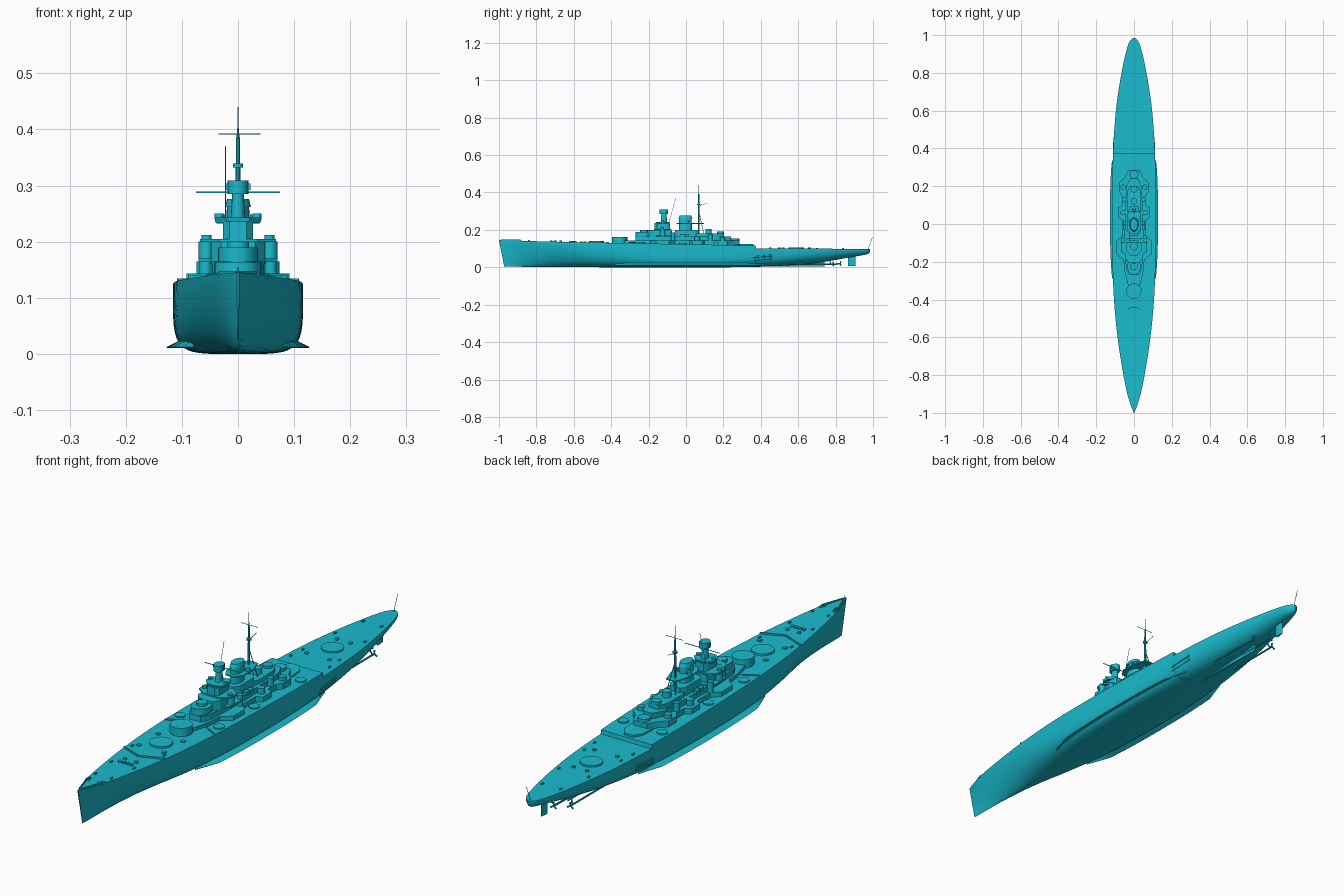
import bpy, bmesh, math
from mathutils import Vector

if "Cube" in bpy.data.objects:
    bpy.data.objects.remove(bpy.data.objects["Cube"])

mat = bpy.data.materials.new("cyan_paint")
mat.diffuse_color = (0.01, 0.5, 0.62, 1)
mat.use_nodes = True
mat.node_tree.nodes["Principled BSDF"].inputs["Base Color"].default_value = mat.diffuse_color

def finish(name, bm):
    bmesh.ops.recalc_face_normals(bm, faces=bm.faces)
    me = bpy.data.meshes.new(name)
    bm.to_mesh(me)
    bm.free()
    me.materials.append(mat)
    ob = bpy.data.objects.new(name, me)
    bpy.context.collection.objects.link(ob)
    return ob

def prism(name, half, z0, z1, mirror=True, taper=1.0):
    """Extrude an outline of (y, x) points; mirrored about x=0 by default."""
    pts = [(x, y) for y, x in half]
    if mirror:
        pts += [(-x, y) for x, y in reversed(pts) if x > 1e-5]
    cx = sum(p[0] for p in pts) / len(pts)
    cy = sum(p[1] for p in pts) / len(pts)
    bm = bmesh.new()
    lo = [bm.verts.new((x, y, z0)) for x, y in pts]
    hi = [bm.verts.new((cx + (x - cx) * taper, cy + (y - cy) * taper, z1)) for x, y in pts]
    n = len(pts)
    bm.faces.new(lo)
    bm.faces.new(hi)
    for i in range(n):
        bm.faces.new((lo[i], lo[(i + 1) % n], hi[(i + 1) % n], hi[i]))
    return finish(name, bm)

def drum(name, x, y, r, z0, z1, ry=None, seg=24, taper=1.0):
    ry = ry or r
    pts = [(y + ry * math.sin(2 * math.pi * i / seg), x + r * math.cos(2 * math.pi * i / seg)) for i in range(seg)]
    return prism(name, pts, z0, z1, False, taper)

def box(name, x, y, z, sx, sy, sz):
    return prism(name, [(y - sy/2, x - sx/2), (y - sy/2, x + sx/2), (y + sy/2, x + sx/2), (y + sy/2, x - sx/2)],
                 z - sz/2, z + sz/2, False)

def rod(name, a, b, r, r2=None, seg=8):
    a, b = Vector(a), Vector(b)
    bm = bmesh.new()
    bmesh.ops.create_cone(bm, cap_ends=True, segments=seg, radius1=r, radius2=r2 or r, depth=(b - a).length)
    q = Vector((0, 0, 1)).rotation_difference(b - a)
    for v in bm.verts:
        v.co = q @ v.co + (a + b) / 2
    return finish(name, bm)

# Hull stations: y, half beam, section fullness, keel height
ST = [(-1, .002, 1.2, .004), (-.96, .017, 1.2, .003), (-.9, .035, 1.25, .003), (-.8, .056, 1.4, .002),
      (-.6, .087, 2.0, .001), (-.4, .106, 3.2, 0), (-.2, .114, 4.6, 0), (0, .116, 5.2, 0), (.2, .115, 4.8, 0),
      (.4, .110, 3.6, .003), (.6, .096, 2.7, .014), (.75, .075, 2.3, .031), (.87, .052, 2.1, .052),
      (.94, .034, 2.0, .064), (.97, .021, 2.0, .070), (.985, .004, 2.0, .08)]

def station(y):
    k = max(i for i in range(len(ST) - 1) if ST[i][0] <= y + 1e-9)
    p = [ST[min(max(k + d, 0), len(ST) - 1)] for d in (-1, 0, 1, 2)]
    h = p[2][0] - p[1][0]
    t = (y - p[1][0]) / h
    out = []
    for c in (1, 2, 3):
        m1 = (p[2][c] - p[0][c]) / (p[2][0] - p[0][0]) * h
        m2 = (p[3][c] - p[1][c]) / (p[3][0] - p[1][0]) * h
        out.append((2*t**3 - 3*t**2 + 1) * p[1][c] + (t**3 - 2*t**2 + t) * m1
                   + (3*t**2 - 2*t**3) * p[2][c] + (t**3 - t**2) * m2)
    return out

def deck(y):
    if y < -.4:
        return .131 + .014 * ((-.4 - y) / .6) ** 1.3
    if y < .373:
        return .131 - (y + .4) * .0195
    return .100 - .002 * (y - .37)

def side(y, z):
    """Half breadth of the hull at height z."""
    w, n, zb = station(y)
    t = min(max((deck(y) - z) / (deck(y) - zb), 0), 1)
    return w * (1 - t ** n) ** (1 / n)

ys = sorted(set([s[0] for s in ST] + [-1 + i * .04 for i in range(49)] + [.372, .374, .955, .978]))
bm = bmesh.new()
rings, K = [], 12
for y in ys:
    w, n, zb = station(y)
    zd = deck(y)
    rake = .028 * max(0, (-.8 - y) / .2)
    half = []
    for j in range(K + 1):
        a = j / K * math.pi / 2
        t = math.sin(a) ** (2 / n)
        half.append((w * max(math.cos(a), 0) ** (2 / n) if j < K else 0, y + rake * t, zd + (zb - zd) * t))
    ring = half + [(-x, yy, z) for x, yy, z in reversed(half[:-1])]
    rings.append([bm.verts.new(p) for p in ring])
for r0, r1 in zip(rings, rings[1:]):
    for j in range(2 * K):
        bm.faces.new((r0[j], r0[j + 1], r1[j + 1], r1[j]))
    bm.faces.new((r0[0], r1[0], r1[-1], r0[-1]))
bm.faces.new(rings[0])
bm.faces.new(rings[-1])
finish("hull", bm)

# Barbettes and main deck rings
drum("barbette_fore_low", 0, -.48, .042, .12, .1395, seg=32)
drum("barbette_fore_high", 0, -.355, .041, .12, .163, seg=32)
drum("barbette_aft", 0, .59, .041, .09, .106, seg=32)

# Zigzag first deckhouse
prism("deckhouse_lower", [(-.33, .03), (-.25, .05), (-.19, .055), (-.16, .092), (-.09, .092), (-.06, .062),
      (.02, .062), (.035, .086), (.085, .086), (.1, .062), (.15, .062), (.17, .078), (.22, .078),
      (.245, .05), (.285, .03)], .11, .143)
prism("deckhouse_aft_step", [(.27, .045), (.33, .04), (.36, .02)], .11, .124)
prism("deckhouse_middle", [(-.27, .025), (-.24, .042), (-.17, .046), (-.05, .05), (.13, .045), (.2, .04), (.24, .02)],
      .14, .165)
drum("fore_director_base", 0, -.225, .036, .14, .19, ry=.045)
drum("fore_director", 0, -.225, .02, .19, .2, seg=16)

# Bridge tower and its galleries
prism("bridge_base", [(-.205, .03), (-.18, .048), (-.1, .05), (-.075, .04)], .16, .2)
prism("bridge_gallery", [(-.17, .035), (-.145, .068), (-.105, .068), (-.08, .04)], .199, .205)
prism("bridge_lower_wing", [(-.16, .05), (-.145, .07), (-.08, .07), (-.06, .05)], .164, .17)
prism("bridge_tower", [(-.168, .015), (-.155, .027), (-.1, .027), (-.085, .018)], .2, .236)
prism("tower_gallery", [(-.16, .02), (-.14, .04), (-.11, .04), (-.09, .02)], .234, .243, taper=1.06)
drum("tower_column", 0, -.118, .013, .24, .288, ry=.017, seg=16, taper=.8)
drum("rangefinder", 0, -.118, .019, .285, .309, ry=.023, seg=16)
box("rangefinder_arms", 0, -.118, .298, .044, .012, .012)
box("tower_yard", 0, -.1, .288, .15, .002, .002)
rod("tower_antenna", (-.022, -.09, .243), (-.022, -.055, .37), .0008)

# Funnel with slanted cap, searchlight platform
drum("funnel", 0, -.003, .021, .16, .268, ry=.035, seg=32, taper=.95)
drum("funnel_cap", 0, -.003, .023, .262, .276, ry=.037, seg=32, taper=.85)
prism("funnel_platform", [(-.05, .02), (-.02, .038), (.04, .038), (.095, .02)], .232, .237)
prism("funnel_casing", [(-.06, .022), (-.04, .034), (.05, .034), (.07, .022)], .16, .2)

# Aft superstructure
prism("aft_house", [(.05, .03), (.08, .038), (.17, .036), (.2, .022)], .16, .182)
drum("aft_director_tower", 0, .12, .017, .18, .205, seg=16)
drum("aft_director", 0, .185, .018, .16, .192, seg=16)
drum("aft_rangefinder", 0, .262, .023, .14, .155, seg=20)

# Main mast
rod("mast_lower", (0, .068, .16), (0, .068, .34), .0055, .004)
rod("mast_upper", (0, .068, .335), (0, .068, .392), .004, .003)
rod("mast_top", (0, .068, .39), (0, .068, .44), .0015, .0008)
drum("mast_platform", 0, .068, .009, .332, .339, seg=12)
rod("mast_yard", (-.035, .068, .392), (.04, .068, .392), .001)
rod("mast_gaff", (0, .068, .33), (0, .115, .342), .001)
for s in (-1, 1):
    rod("mast_strut", (s * .02, .095, .18), (0, .068, .3), .0015)

# Paired fittings on both sides
for s in (-1, 1):
    for y, x, r, z0, z1 in [(-.125, .057, .013, .17, .2), (-.13, .056, .009, .205, .212), (-.07, .058, .011, .14, .185),
                            (.06, .06, .014, .14, .165), (.13, .05, .012, .14, .175), (.195, .058, .014, .14, .158),
                            (-.125, .034, .008, .243, .25), (.02, .03, .009, .237, .248)]:
        drum("director_mount", s * x, y, r, z0, z1, seg=14)
    # Low secondary turret rings on the deck
    for y in (-.24, -.02, .27):
        drum("side_turret_ring", s * .085, y, .02, .11, deck(y) + .005, seg=20)
    # Boats
    for y in (-.02, .005):
        box("boat", s * .05, y, .171, .014, .022, .014)
    # Deck fittings: bollards, capstans, vents, hatches
    for y, x in [(-.9, .024), (-.84, .035), (-.72, .05), (-.56, .07), (.45, .085), (.52, .08), (.7, .065), (.84, .04)]:
        box("bollard", s * x, y, deck(y) + .002, .006, .012, .006)
    for y, x in [(-.7, .025), (-.67, .025), (-.7, .008), (.66, .03), (.5, .05)]:
        drum("capstan", s * x, y, .007, deck(y) - .002, deck(y) + .006, seg=12)
    for y in (-.42, -.54):
        box("hatch", s * .055, y, deck(y) + .002, .014, .014, .006)
    # Breakwater halves
    a, b = (.0, -.625), (.088, -.59)
    prism("breakwater", [(a[1], 0), (b[1], s * b[0]), (b[1] + .004, s * b[0]), (a[1] + .004, 0)], .125, .141, False)
    prism("deck_screen", [(-.275, s * .055), (-.305, s * .108), (-.301, s * .109), (-.271, s * .055)], .12, .134, False)
    # Bow bulwark and anchor recess
    prism("bow_bulwark", [(-.985, s * .004), (-.9, s * .034), (-.885, s * .03), (-.9, s * .03), (-.98, s * .002)],
          .138, .148, False)
    box("anchor", s * .031, -.89, .141, .012, .02, .008)
    # Bilge keel: thin fin following the hull
    bm = bmesh.new()
    rows = []
    for i in range(17):
        y = -.38 + i * .05
        f = min(1, i / 2, (16 - i) / 2)
        x = side(y, .022) - .006
        rows.append([bm.verts.new((s * px, y, pz)) for px, pz in
                     ((x, .026), (x + .026 * f + .001, .012), (x + .025 * f, .0105), (x - .001, .022))])
    for r0, r1 in zip(rows, rows[1:]):
        for j in range(4):
            bm.faces.new((r0[j], r0[(j + 1) % 4], r1[(j + 1) % 4], r1[j]))
    bm.faces.new(rows[0])
    bm.faces.new(rows[-1])
    finish("bilge_keel", bm)
    # Slanted side fairings near the quarterdeck
    for z in (.04, .056):
        rod("side_fairing", (s * (side(.36, z) - .002), .36, z), (s * (side(.46, z + .008) - .002), .46, z + .008), .006, seg=6)
    # Outer shafts
    rod("outer_shaft", (s * .05, .5, .018), (s * .045, .79, .015), .0035)
    rod("shaft_bracket", (s * .045, .775, .015), (s * .035, .765, .045), .003)

# Centre shaft, propellers, rudder and skeg
rod("centre_shaft", (0, .55, .014), (0, .83, .018), .004)
for x, y, z in [(0, .825, .018), (.045, .785, .015), (-.045, .785, .015)]:
    for k in range(3):
        a = math.pi / 2 + k * math.tau / 3
        c, sn = math.cos(a), math.sin(a)
        rod("propeller_blade", (x, y, z), (x + .014 * c, y + .003, z + .014 * sn), .002, .004, 6)
sk = [(.35, .002), (.45, .005), (.6, .004), (.74, .001)]
prism("skeg", sk, .003, .034)
prism("rudder", [(.865, .001), (.875, .005), (.905, .001)], .006, .062)

# Staffs
rod("stern_flagstaff", (0, .972, .095), (0, .997, .16), .001)
rod("bow_staff", (0, -.985, .14), (0, -.99, .155), .001)

bpy.ops.object.select_all(action='SELECT')
bpy.context.view_layer.objects.active = bpy.data.objects["hull"]
bpy.ops.object.shade_smooth_by_angle(angle=math.radians(30))
